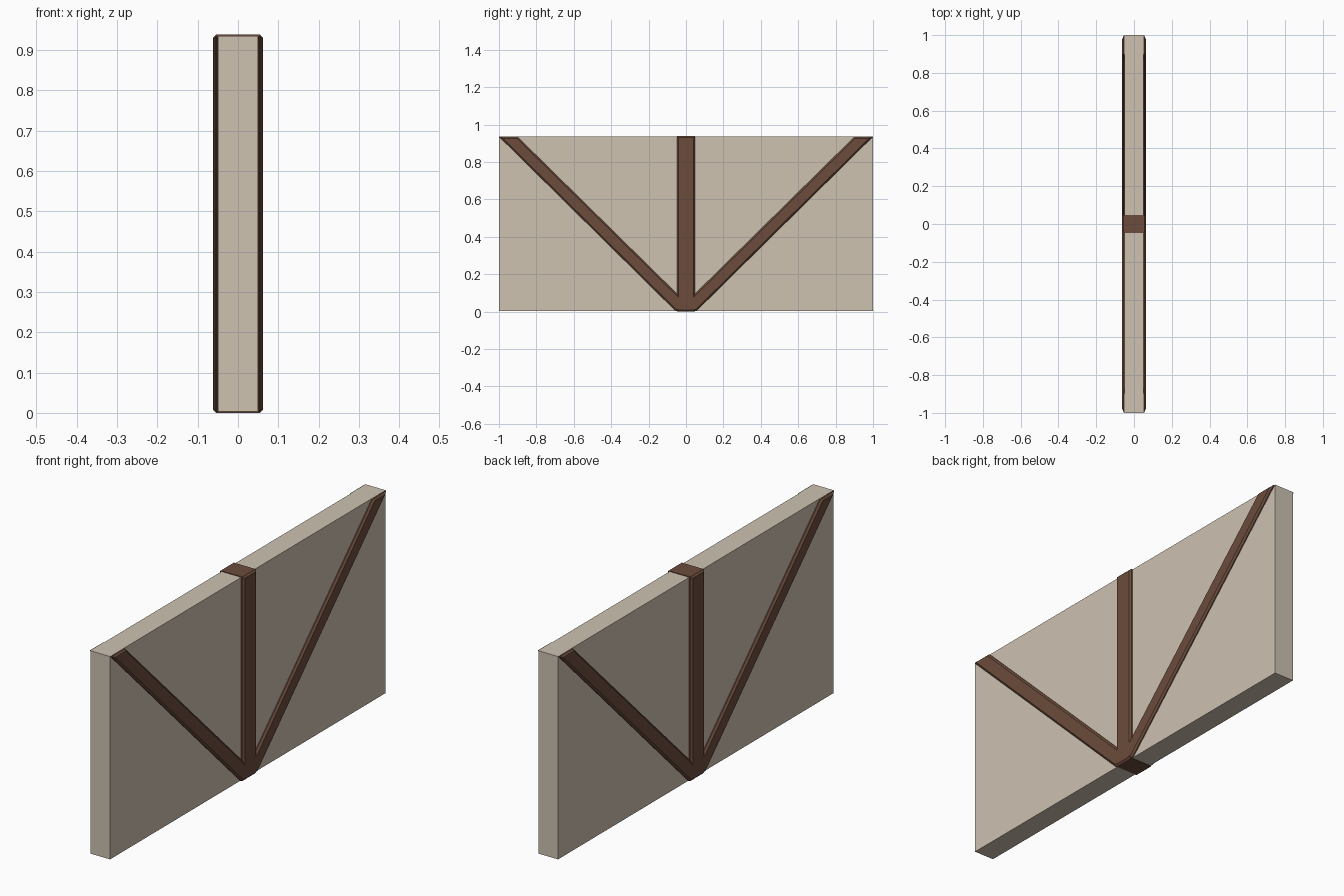
import bpy
import bmesh

cube = bpy.data.objects.get("Cube")
if cube:
    bpy.data.objects.remove(cube, do_unlink=True)


def material(name, rgb):
    mat = bpy.data.materials.new(name)
    mat.use_nodes = True
    mat.diffuse_color = (*rgb, 1)
    mat.node_tree.nodes["Principled BSDF"].inputs["Base Color"].default_value = (*rgb, 1)
    return mat


def prism(name, outline, half_width, mat, chamfer=0):
    """Extrude a (y, z) outline across x, chamfering the rims of both side faces."""
    bm = bmesh.new()
    face = bm.faces.new([bm.verts.new((-half_width, y, z)) for y, z in outline])
    extruded = bmesh.ops.extrude_face_region(bm, geom=[face], use_keep_orig=True)
    for v in extruded["geom"]:
        if isinstance(v, bmesh.types.BMVert):
            v.co.x = half_width
    bmesh.ops.recalc_face_normals(bm, faces=bm.faces)
    if chamfer:
        rims = [e for e in bm.edges if abs(e.verts[0].co.x - e.verts[1].co.x) < 1e-5]
        bmesh.ops.bevel(bm, geom=rims, offset=chamfer, segments=1,
                        affect="EDGES", clamp_overlap=True)
    bmesh.ops.recalc_face_normals(bm, faces=bm.faces)
    mesh = bpy.data.meshes.new(name)
    bm.to_mesh(mesh)
    bm.free()
    mesh.materials.append(mat)
    obj = bpy.data.objects.new(name, mesh)
    bpy.context.collection.objects.link(obj)
    return obj


plaster = material("cream plaster", (0.61, 0.54, 0.44))
timber = material("brown timber", (0.15, 0.072, 0.045))

# Plaster infill panel
prism("wall_panel", [(-1, 0.003), (1, 0.003), (1, 0.935), (-1, 0.935)], 0.05, plaster)

# Upright post, passing right through the wall
prism("centre_post", [(-0.048, 0), (0.048, 0), (0.048, 0.938), (-0.048, 0.938)],
      0.0625, timber, 0.008)

# Diagonal braces, fanning from the foot of the post to the top corners
brace = [(0, 0.004), (0.056, 0.004), (0.998, 0.934), (0.9, 0.934), (0, 0.048)]
for name, side in (("front_brace", -1), ("back_brace", 1)):
    prism(name, [(side * y, z) for y, z in brace], 0.0625, timber, 0.008)
